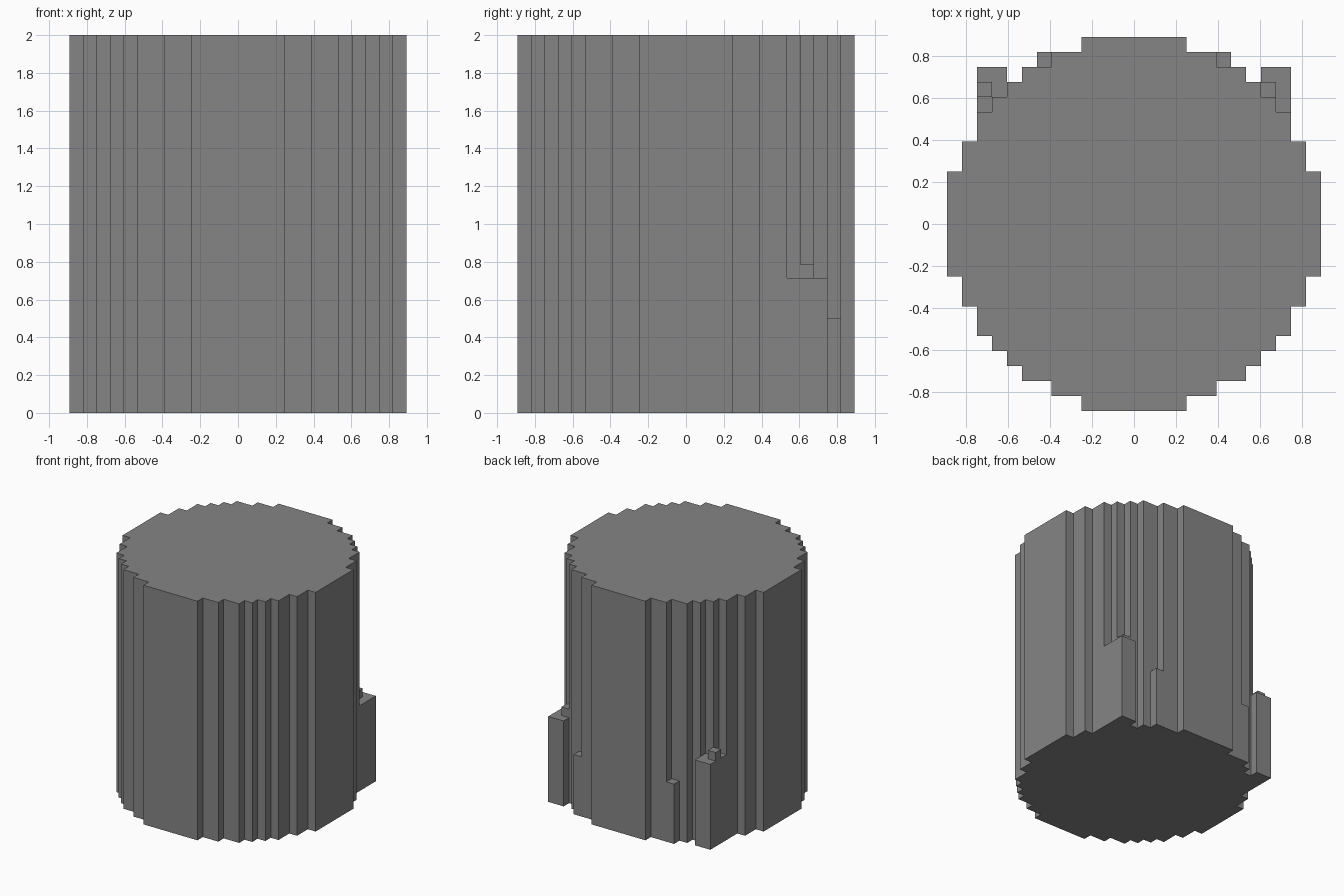
import bpy, bmesh

cube = bpy.data.objects.get("Cube")
if cube:
    bpy.data.objects.remove(cube, do_unlink=True)

U = 1 / 14  # size of one grid cell

grey = bpy.data.materials.new("stone_grey")
grey.use_nodes = True
grey.diffuse_color = (0.235, 0.235, 0.235, 1)
grey.node_tree.nodes["Principled BSDF"].inputs["Base Color"].default_value = grey.diffuse_color


def prism(name, outline, z0, z1):
    """Extrude a counter-clockwise outline, given in grid cells, from z0 to z1."""
    bm = bmesh.new()
    base = bm.faces.new([bm.verts.new((x * U, y * U, z0 * U)) for x, y in outline])
    top = bmesh.ops.extrude_face_region(bm, geom=[base])["geom"]
    verts = [v for v in top if isinstance(v, bmesh.types.BMVert)]
    bmesh.ops.translate(bm, verts=verts, vec=(0, 0, (z1 - z0) * U))
    bmesh.ops.recalc_face_normals(bm, faces=bm.faces)
    mesh = bpy.data.meshes.new(name)
    bm.to_mesh(mesh)
    bm.free()
    mesh.materials.append(grey)
    obj = bpy.data.objects.new(name, mesh)
    bpy.context.collection.objects.link(obj)
    return obj


def box(x0, x1, y0, y1):
    return [(x0, y0), (x1, y0), (x1, y1), (x0, y1)]


# Stepped round column: one quarter of the outline, turned four times
steps = [12.5, 11.5, 10.5, 9.5, 8.5, 7.5, 5.5, 3.5]
quarter = []
for i, x in enumerate(steps):
    y = steps[-1 - i]
    quarter.append((x, y))
    if i + 1 < len(steps):
        quarter.append((steps[i + 1], y))
outline = []
for turn in range(4):
    outline += quarter
    quarter = [(-y, x) for x, y in quarter]
prism("stepped_column", outline, 0, 28)

# Low blocks filling the two rear corners
corner = [(9.5, 7.5), (10.5, 7.5), (10.5, 10.5), (8.5, 10.5), (8.5, 8.5), (9.5, 8.5)]
for side, s in (("left", 1), ("right", -1)):
    prism(side + "_corner_block", [(s * x, y) for x, y in corner], 0, 10)
    prism(side + "_rear_post", [(s * x, y) for x, y in box(5.5, 6.5, 10.5, 11.5)], 0, 7)

# Single-cell bumps on the corner blocks
prism("left_bump", box(8.5, 9.5, 8.5, 9.5), 10, 11)
prism("right_bump", box(-10.5, -9.5, 8.5, 9.5), 10, 11)
